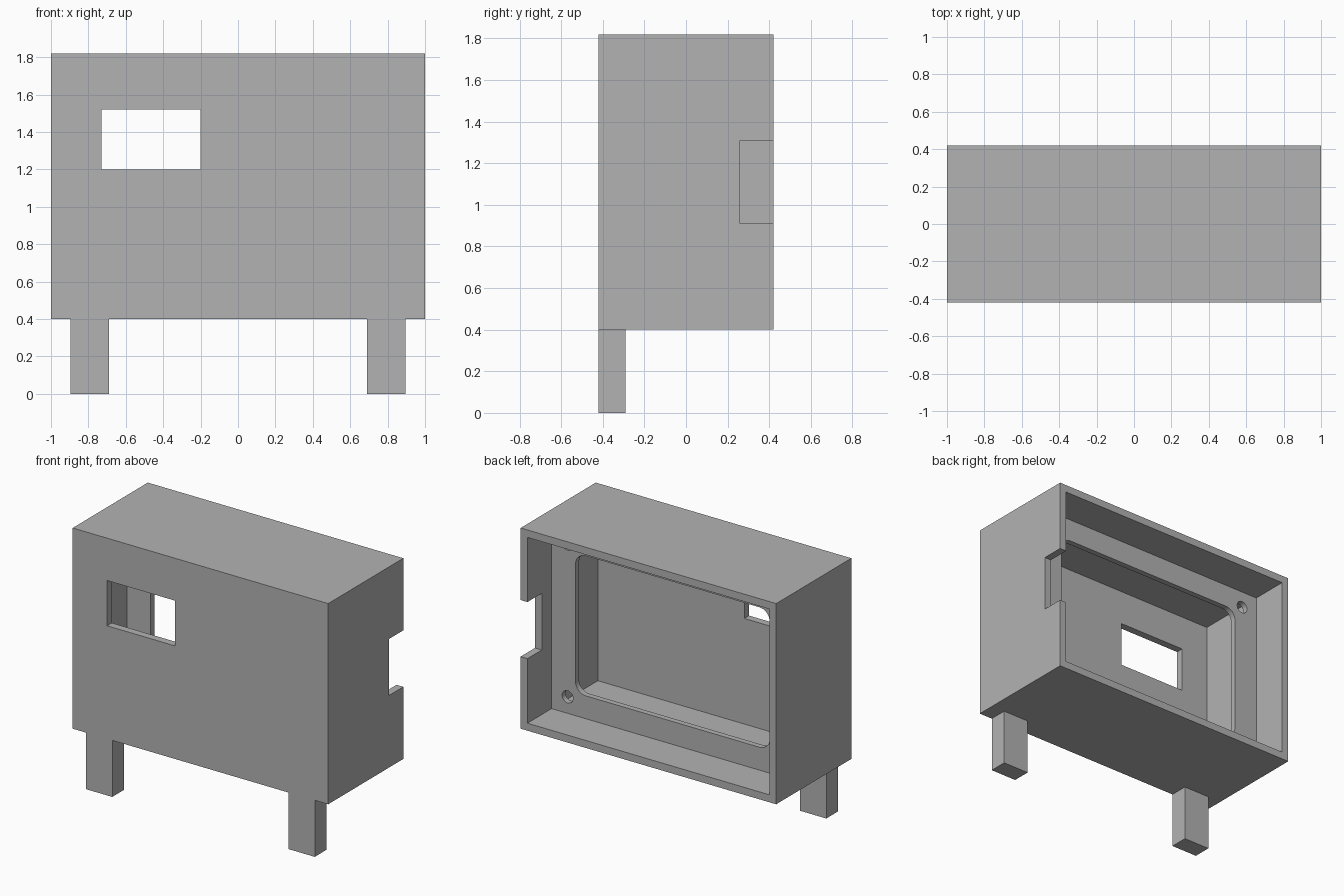
import bpy
import bmesh
import math
from mathutils import Matrix, Vector

old = bpy.data.objects.get("Cube")
if old:
    bpy.data.objects.remove(old, do_unlink=True)

grey = bpy.data.materials.new("mid grey")
grey.use_nodes = True
grey.diffuse_color = (0.45, 0.45, 0.45, 1)
grey.node_tree.nodes["Principled BSDF"].inputs["Base Color"].default_value = grey.diffuse_color

WALL = 0.053
HALF_D = 0.42
BOTTOM, TOP = 0.40, 1.82
MID = (BOTTOM + TOP) / 2


def finish(name, bm):
    bmesh.ops.recalc_face_normals(bm, faces=bm.faces)
    mesh = bpy.data.meshes.new(name)
    bm.to_mesh(mesh)
    bm.free()
    mesh.materials.append(grey)
    obj = bpy.data.objects.new(name, mesh)
    bpy.context.collection.objects.link(obj)
    return obj


def box(name, x, y, z, radius=0):
    """Box from (min, max) ranges; radius rounds the edges along y."""
    bm = bmesh.new()
    size = Vector((x[1] - x[0], y[1] - y[0], z[1] - z[0]))
    centre = Vector((sum(x), sum(y), sum(z))) / 2
    bmesh.ops.create_cube(bm, size=1, matrix=Matrix.Translation(centre) @ Matrix.Diagonal(size.to_4d()))
    if radius:
        edges = [e for e in bm.edges if abs(e.verts[0].co.y - e.verts[1].co.y) > size.y / 2]
        bmesh.ops.bevel(bm, geom=edges, offset=radius, segments=8, profile=0.5, affect='EDGES')
    return finish(name, bm)


def pin(name, x, y, z, radius, depth):
    """Cylinder lying along y."""
    bm = bmesh.new()
    bmesh.ops.create_cone(bm, cap_ends=True, segments=32, radius1=radius, radius2=radius, depth=depth,
                          matrix=Matrix.Translation((x, y, z)) @ Matrix.Rotation(math.pi / 2, 4, 'X'))
    return finish(name, bm)


def cut(target, cutters):
    """Subtract the cutters, bake the result and remove the cutters."""
    for c in cutters:
        c.hide_render = True
        mod = target.modifiers.new("cut", 'BOOLEAN')
        mod.operation = 'DIFFERENCE'
        mod.solver = 'EXACT'
        mod.object = c
    deps = bpy.context.evaluated_depsgraph_get()
    target.data = bpy.data.meshes.new_from_object(target.evaluated_get(deps))
    target.modifiers.clear()
    for c in cutters:
        bpy.data.objects.remove(c, do_unlink=True)


# Open-backed case with a front window and a cable notch in its left wall
inner_x = (-1 + WALL, 1 - WALL)
inner_z = (BOTTOM + WALL, TOP - WALL)
case = box("case", (-1, 1), (-HALF_D, HALF_D), (BOTTOM, TOP))
cut(case, [
    box("cavity", inner_x, (-HALF_D + WALL, 0.6), inner_z),
    box("window", (-0.73, -0.2), (-0.6, -0.2), (1.2, 1.52)),
    box("notch", (0.85, 1.1), (0.26, 0.6), (0.91, 1.31)),
])

# Inner frame with a rounded opening and four screw holes
frame_y = (0.11, 0.15)
frame = box("inner_frame", inner_x, frame_y, inner_z)
cutters = [box("opening", (-0.76, 0.76), (0, 0.3), (MID - 0.495, MID + 0.495), 0.08)]
for sx in (-1, 1):
    for sz in (-1, 1):
        cutters.append(pin("screw_hole", sx * 0.822, 0.13, MID + sz * 0.54, 0.043, 0.2))
cut(frame, cutters)

# Two front legs
for side, s in (("left", 1), ("right", -1)):
    box(side + "_leg", sorted((s * 0.69, s * 0.895)), (-HALF_D, -0.29), (0, BOTTOM))
